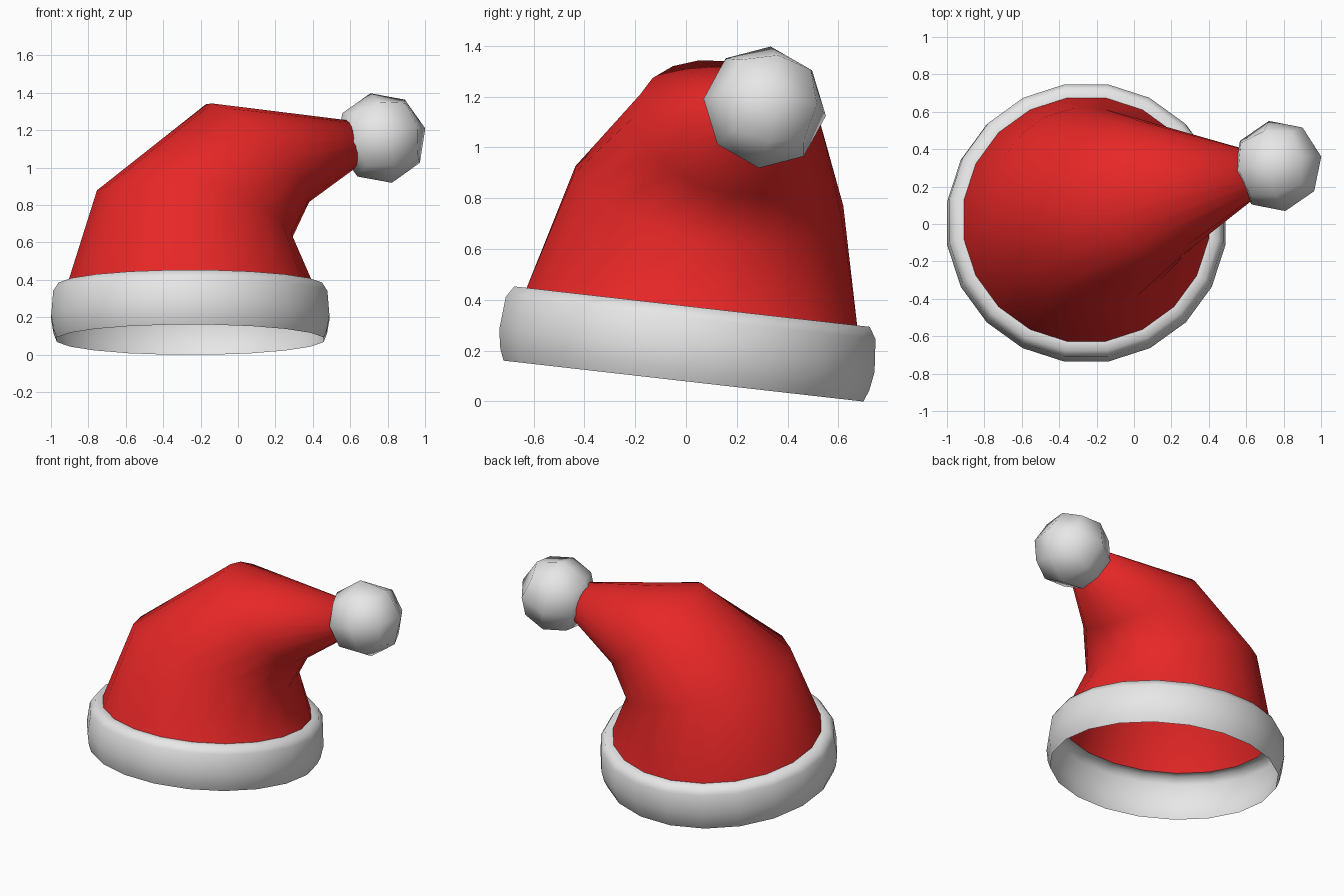
import bpy, bmesh, math
from mathutils import Vector, Matrix

if "Cube" in bpy.data.objects:
    bpy.data.objects.remove(bpy.data.objects["Cube"])

SIDES = 20
BASE = Vector((-0.255, -0.01, 0.08))            # centre of the hat opening
AXIS = Vector((0, 0.113, 0.994)).normalized()   # opening leans backwards
EX = Vector((1, 0, 0))
EY = AXIS.cross(EX)
PHI = math.radians(11)                          # direction of the flop
HINGE = -math.sin(PHI) * EX + math.cos(PHI) * EY


def material(name, rgb):
    m = bpy.data.materials.new(name)
    m.diffuse_color = (*rgb, 1)
    m.use_nodes = True
    m.node_tree.nodes["Principled BSDF"].inputs["Base Color"].default_value = m.diffuse_color
    return m


def make_object(name, bm, mat):
    mesh = bpy.data.meshes.new(name)
    bm.to_mesh(mesh)
    bm.free()
    mesh.materials.append(mat)
    for p in mesh.polygons:
        p.use_smooth = True
    obj = bpy.data.objects.new(name, mesh)
    bpy.context.collection.objects.link(obj)
    return obj


def loft(name, rings, mat, cap=False):
    """Skin rings given as (centre, radius, bend in degrees, side lift)."""
    bm = bmesh.new()
    loops = []
    for centre, radius, bend, lift in rings:
        rot = Matrix.Rotation(math.radians(bend), 3, HINGE)
        loop = []
        for i in range(SIDES):
            a = math.radians(9) + 2 * math.pi * i / SIDES
            p = rot @ (radius * (math.cos(a) * EX + math.sin(a) * EY))
            p += Vector(centre) + AXIS * lift * math.sin(a - PHI) ** 2
            loop.append(bm.verts.new(p))
        loops.append(loop)
    for lo, hi in zip(loops, loops[1:]):
        for i in range(SIDES):
            j = (i + 1) % SIDES
            bm.faces.new((lo[i], lo[j], hi[j], hi[i]))
    if cap:
        bm.faces.new(loops[-1])
    return make_object(name, bm, mat)


red = material("red felt", (0.8, 0.02, 0.02))
white = material("white fur", (0.8, 0.8, 0.8))

# fur band: a single curved wall that folds inward at the top
profile = [(0.722, 0), (0.74, 0.045), (0.753, 0.12), (0.742, 0.25),
           (0.713, 0.295), (0.663, 0.295)]
loft("fur_band", [(BASE + AXIS * s, r, 0, 0) for r, s in profile], white)

# felt cone flopping over to the right
loft("felt_cone", [
    (BASE + AXIS * 0.295, 0.663, 0, 0),
    ((-0.235, 0.08, 0.745), 0.54, 13.4, 0.09),
    ((0.105, 0.175, 1.078), 0.38, 43, 0),
    ((0.70, 0.285, 1.15), 0.092, 82, 0),
], red, cap=True)

# pompom: subdivided cube pushed out to a ball
bm = bmesh.new()
bmesh.ops.create_cube(bm, size=1)
bmesh.ops.subdivide_edges(bm, edges=bm.edges[:], cuts=1, use_grid_fill=True)
for v in bm.verts:
    v.co = v.co.normalized() * 0.247
turn = (Matrix.Rotation(math.radians(12), 4, 'Z')
        @ Matrix.Rotation(math.radians(-12), 4, 'Y')
        @ Matrix.Rotation(math.radians(-8), 4, 'X'))
bm.transform(Matrix.Translation((0.765, 0.31, 1.158)) @ turn)
make_object("pompom", bm, white)
